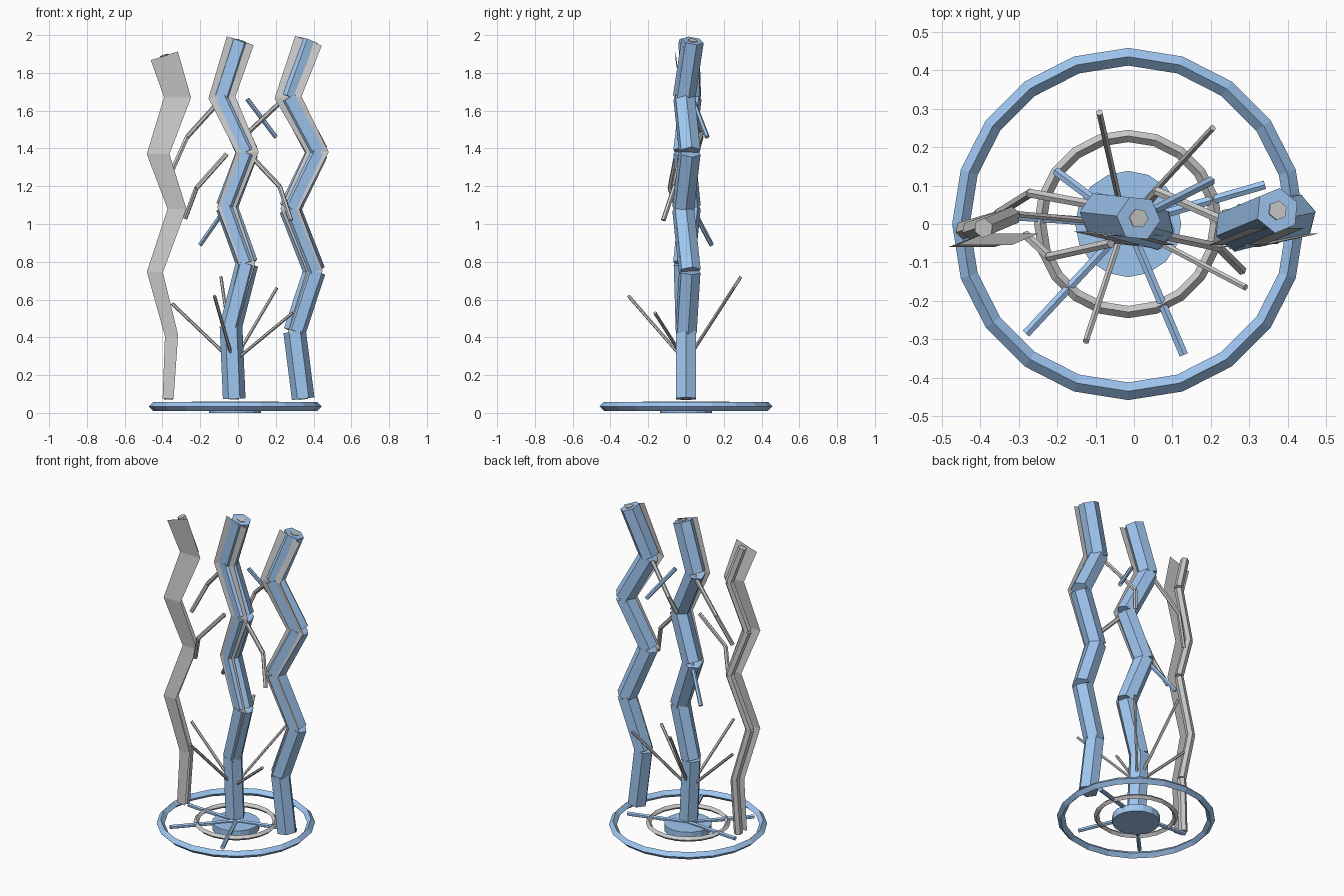
import bpy, bmesh, math
from mathutils import Vector, Matrix

if "Cube" in bpy.data.objects:
    bpy.data.objects.remove(bpy.data.objects["Cube"])

blue = bpy.data.materials.new("blue")
blue.diffuse_color = (0.35, 0.57, 0.88, 1)
blue.use_nodes = True
blue.node_tree.nodes["Principled BSDF"].inputs["Base Color"].default_value = blue.diffuse_color
CX = -0.015


def finish(name, bm, mat=None):
    me = bpy.data.meshes.new(name)
    bm.to_mesh(me)
    bm.free()
    ob = bpy.data.objects.new(name, me)
    bpy.context.collection.objects.link(ob)
    if mat:
        me.materials.append(mat)
    return ob


def add_rod(bm, a, b, r, sides, r2=None):
    a, b = Vector(a), Vector(b)
    d = b - a
    m = Matrix.Translation((a + b) / 2) @ d.to_track_quat('Z', 'Y').to_matrix().to_4x4()
    bmesh.ops.create_cone(bm, cap_ends=True, segments=sides, radius1=r,
                          radius2=r if r2 is None else r2, depth=d.length, matrix=m)


def rods(name, pts, r, sides=6, mat=None):
    bm = bmesh.new()
    for a, b in zip(pts, pts[1:]):
        add_rod(bm, a, b, r, sides)
    return finish(name, bm, mat)


def ribbon(name, pts, widths, dy):
    # flat zigzag strip facing the front
    bm = bmesh.new()
    pts = [Vector(p) for p in pts]
    prev = None
    for i, p in enumerate(pts):
        n = Vector()
        for a, b in zip(pts[max(i - 1, 0):i + 1], pts[max(i - 1, 0) + 1:i + 2]):
            d = b - a
            n += Vector((d.z, 0, -d.x)).normalized()
        n.normalize()
        c = p + Vector((0, dy, 0))
        row = [bm.verts.new(c - n * widths[i] / 2), bm.verts.new(c + n * widths[i] / 2)]
        if prev:
            bm.faces.new((prev[0], prev[1], row[1], row[0]))
        prev = row
    return finish(name, bm)


def ring(name, R, r, z, mat=None, seg=20, minor=4):
    bm = bmesh.new()
    grid = []
    for i in range(seg):
        a = 2 * math.pi * i / seg
        grid.append([bm.verts.new((CX + (R + r * math.cos(t)) * math.cos(a),
                                   (R + r * math.cos(t)) * math.sin(a), z + r * math.sin(t)))
                     for t in (2 * math.pi * j / minor for j in range(minor))])
    for i in range(seg):
        p, q = grid[i], grid[(i + 1) % seg]
        for j in range(minor):
            k = (j + 1) % minor
            bm.faces.new((p[j], q[j], q[k], p[k]))
    return finish(name, bm, mat)


# base: rings, hub disc and spokes
ring("outer_ring", 0.435, 0.023, 0.034, blue)
ring("inner_ring", 0.229, 0.016, 0.044)
rods("hub_disc", [(CX, 0, 0), (CX, 0, 0.045)], 0.138, 16, blue)
for i, (deg, length) in enumerate(((16, 0.37), (176, 0.35), (227, 0.39), (293, 0.37))):
    a = math.radians(deg)
    rods(f"spoke_{i}", [(CX, 0, 0.045),
                        (CX + length * math.cos(a), length * math.sin(a), 0.045)], 0.013, 6, blue)

# zigzag bolts: thin core, front ribbon, and a hexagonal shell on two of them
bolts = {
    "left": [(-.37, 0, .075), (-.352, .01, .41), (-.44, -.015, .745), (-.323, .02, 1.08),
             (-.423, -.015, 1.37), (-.32, .02, 1.67), (-.39, -.01, 1.89)],
    "centre": [(-.02, 0, .075), (-.037, 0, .46), (.048, -.01, .79), (-.06, .02, 1.09),
               (.05, -.01, 1.38), (-.085, .025, 1.67), (.012, .015, 1.97)],
    "right": [(.345, 0, .075), (.3, 0, .43), (.405, .02, .75), (.275, -.015, 1.08),
              (.42, .02, 1.38), (.265, -.01, 1.67), (.373, .035, 1.97)],
}
widths = [.058, .07, .085, .1, .12, .143, .15]
for name, pts in bolts.items():
    core = [Vector(p) for p in pts]
    core[-1] += (core[-1] - core[-2]).normalized() * 0.004
    core[0] -= (core[1] - core[0]).normalized() * 0.004
    rods(name + "_core", core, 0.026)
    ribbon(name + "_ribbon", pts, widths, -0.045)
    if name != "left":
        rods(name + "_shell", pts, 0.06, 6, blue)

# straight twigs fanning out of the centre bolt
for i, tip in enumerate(((-.09, .29, .72), (.205, .25, .66), (.29, -.165, .53),
                         (-.125, -.305, .62), (-.35, .03, .58))):
    rods(f"twig_{i}", [(-.025, 0, .27), tip], 0.009, 6)

# bent links between the bolts
links = [
    [(-.08, .045, 1.67), (-.27, .08, 1.46), (-.35, .03, 1.28)],
    [(-.06, -.05, 1.37), (-.22, -.085, 1.19), (-.28, -.03, 1.03)],
    [(.05, -.025, 1.38), (.22, -.06, 1.2), (.28, -.12, 1.02)],
    [(.03, .05, 1.39), (.06, .085, 1.49), (.23, .01, 1.65)],
]
for i, pts in enumerate(links):
    rods(f"link_{i}", pts, 0.013, 6)

# short blue side sparks
rods("spark_low", [(-.06, .03, 1.09), (-.2, .135, .89)], 0.013, 6, blue)
rods("spark_high", [(.05, .035, 1.66), (.2, .112, 1.46)], 0.013, 6, blue)
